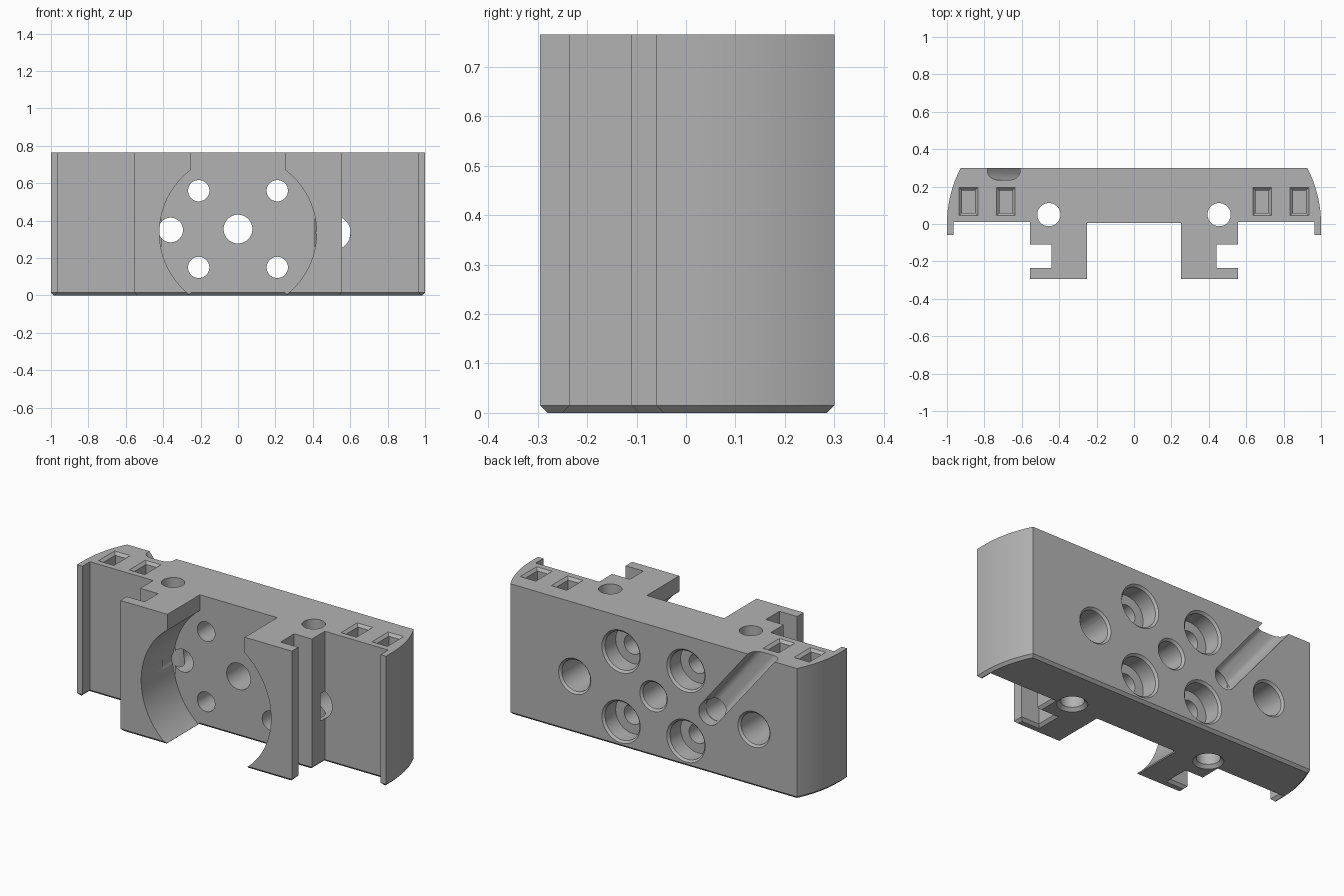
import bpy, bmesh, math
from mathutils import Vector, Matrix

if "Cube" in bpy.data.objects:
    bpy.data.objects.remove(bpy.data.objects["Cube"], do_unlink=True)

H, BACK = 0.765, 0.30

grey = bpy.data.materials.new("plain grey")
grey.use_nodes = True
colour = (0.45, 0.45, 0.45, 1)
grey.diffuse_color = colour
grey.node_tree.nodes["Principled BSDF"].inputs["Base Color"].default_value = colour


def make_object(name, bm):
    bmesh.ops.recalc_face_normals(bm, faces=bm.faces)
    mesh = bpy.data.meshes.new(name)
    bm.to_mesh(mesh)
    bm.free()
    mesh.materials.append(grey)
    ob = bpy.data.objects.new(name, mesh)
    bpy.context.collection.objects.link(ob)
    return ob


# Carriage body: mirrored plan profile, extruded upward, chamfered underneath
half = [(0.25, 0.005), (0.25, -0.295), (0.555, -0.295), (0.555, -0.235),
        (0.44, -0.235), (0.44, -0.11), (0.555, -0.11), (0.555, 0.01),
        (0.965, 0.01), (0.965, -0.06), (1.0, -0.06)]
R = 0.65
for i in range(13):
    y = BACK * i / 12
    half.append((1 - R + math.sqrt(R * R - y * y), y))
profile = half + [(-x, y) for x, y in reversed(half)]

bm = bmesh.new()
base = bm.faces.new([bm.verts.new((x, y, 0)) for x, y in profile])
top = bmesh.ops.extrude_face_region(bm, geom=[base])["geom"]
bmesh.ops.translate(bm, vec=(0, 0, H), verts=[g for g in top if isinstance(g, bmesh.types.BMVert)])
bmesh.ops.recalc_face_normals(bm, faces=bm.faces)
rim = [e for e in bm.edges if all(v.co.z < 0.001 for v in e.verts)]
bmesh.ops.bevel(bm, geom=rim, offset=0.015, segments=1, affect='EDGES', profile=0.5)
body = make_object("carriage_body", bm)

cutters = []


def cut_round(name, start, end, r1, r2=None, sides=48):
    """Round or tapered cutter between two points."""
    a, b = Vector(start), Vector(end)
    d = b - a
    bm = bmesh.new()
    place = Matrix.Translation((a + b) / 2) @ d.to_track_quat('Z', 'Y').to_matrix().to_4x4()
    bmesh.ops.create_cone(bm, cap_ends=True, segments=sides, radius1=r1,
                          radius2=r1 if r2 is None else r2, depth=d.length, matrix=place)
    cutters.append(make_object(name, bm))


def cut_pocket(name, x, y, size, depth):
    """Rectangular pocket in the top with a chamfered mouth."""
    bm = bmesh.new()
    loops = []
    for z, grow in ((H - depth, 0), (H - 0.015, 0), (H + 0.01, 0.025)):
        w, d = size[0] / 2 + grow, size[1] / 2 + grow
        loops.append([bm.verts.new((x + sx * w, y + sy * d, z))
                      for sx, sy in ((-1, -1), (1, -1), (1, 1), (-1, 1))])
    bm.faces.new(loops[0])
    bm.faces.new(loops[-1])
    for lo, hi in zip(loops, loops[1:]):
        for i in range(4):
            j = (i + 1) % 4
            bm.faces.new((lo[i], lo[j], hi[j], hi[i]))
    cutters.append(make_object(name, bm))


def cut_back(name, x, z, r, floor):
    """Hole from the back with a chamfered mouth."""
    cut_round(name, (x, floor, z), (x, BACK + 0.05, z), r)
    cut_round(name + "_chamfer", (x, BACK - 0.012, z), (x, BACK + 0.012, z), r, r + 0.024)


# Round recess between the front legs
cut_round("round_recess", (0, -0.4, 0.335), (0, 0.005, 0.335), 0.42, sides=96)

# Centre hole and four counterbored screw holes
cut_back("centre_hole", 0, 0.355, 0.077, -0.1)
for x in (-0.21, 0.21):
    for z in (0.15, 0.56):
        cut_round("screw_hole", (x, -0.1, z), (x, BACK + 0.05, z), 0.057)
        cut_back("screw_counterbore", x, z, 0.112, 0.19)

# Blind round sockets in the back
cut_back("left_socket", 0.51, 0.335, 0.092, -0.03)
cut_back("right_socket", -0.65, 0.335, 0.092, 0.07)

# Vertical rod holes, countersunk underneath
for x in (-0.455, 0.455):
    cut_round("rod_hole", (x, 0.05, -0.1), (x, 0.05, H + 0.1), 0.062)
    cut_round("rod_countersink", (x, 0.05, -0.02), (x, 0.05, 0.02), 0.1, 0.06)

# Rectangular pockets in the top
for side in (-1, 1):
    for x in (0.685, 0.885):
        cut_pocket("top_pocket", side * x, 0.12, (0.07, 0.12), 0.12)

# Slanted cable groove in the back, ending in a through hole
cut_round("cable_hole", (-0.36, -0.1, 0.35), (-0.36, BACK + 0.05, 0.35), 0.066)
low, along = Vector((-0.36, BACK + 0.035, 0.35)), Vector((-0.63, 0, 0.777)).normalized()
bm = bmesh.new()
bmesh.ops.create_cube(bm, size=1, matrix=Matrix.Diagonal((0.135, 0.2, 0.85, 1)))
long_edges = [e for e in bm.edges if e.calc_length() > 0.5]
bmesh.ops.bevel(bm, geom=long_edges, offset=0.045, segments=6, affect='EDGES', profile=0.5)
turn = Matrix.Rotation(math.atan2(along.x, along.z), 4, 'Y')
bm.transform(Matrix.Translation(low + along * 0.425) @ turn)
cutters.append(make_object("cable_groove", bm))
cut_round("groove_end", (-0.36, 0.235, 0.35), (-0.36, BACK + 0.05, 0.35), 0.0675)

# Apply all cuts and drop the cutters
for c in cutters:
    mod = body.modifiers.new(c.name, 'BOOLEAN')
    mod.operation = 'DIFFERENCE'
    mod.solver = 'EXACT'
    mod.object = c
    c.hide_render = True
deps = bpy.context.evaluated_depsgraph_get()
finished = bpy.data.meshes.new_from_object(body.evaluated_get(deps))
body.modifiers.clear()
body.data = finished
finished.materials.clear()
finished.materials.append(grey)
for c in cutters:
    bpy.data.objects.remove(c, do_unlink=True)

bpy.ops.object.select_all(action='DESELECT')
body.select_set(True)
bpy.context.view_layer.objects.active = body
bpy.ops.object.shade_smooth_by_angle(angle=math.radians(30))
